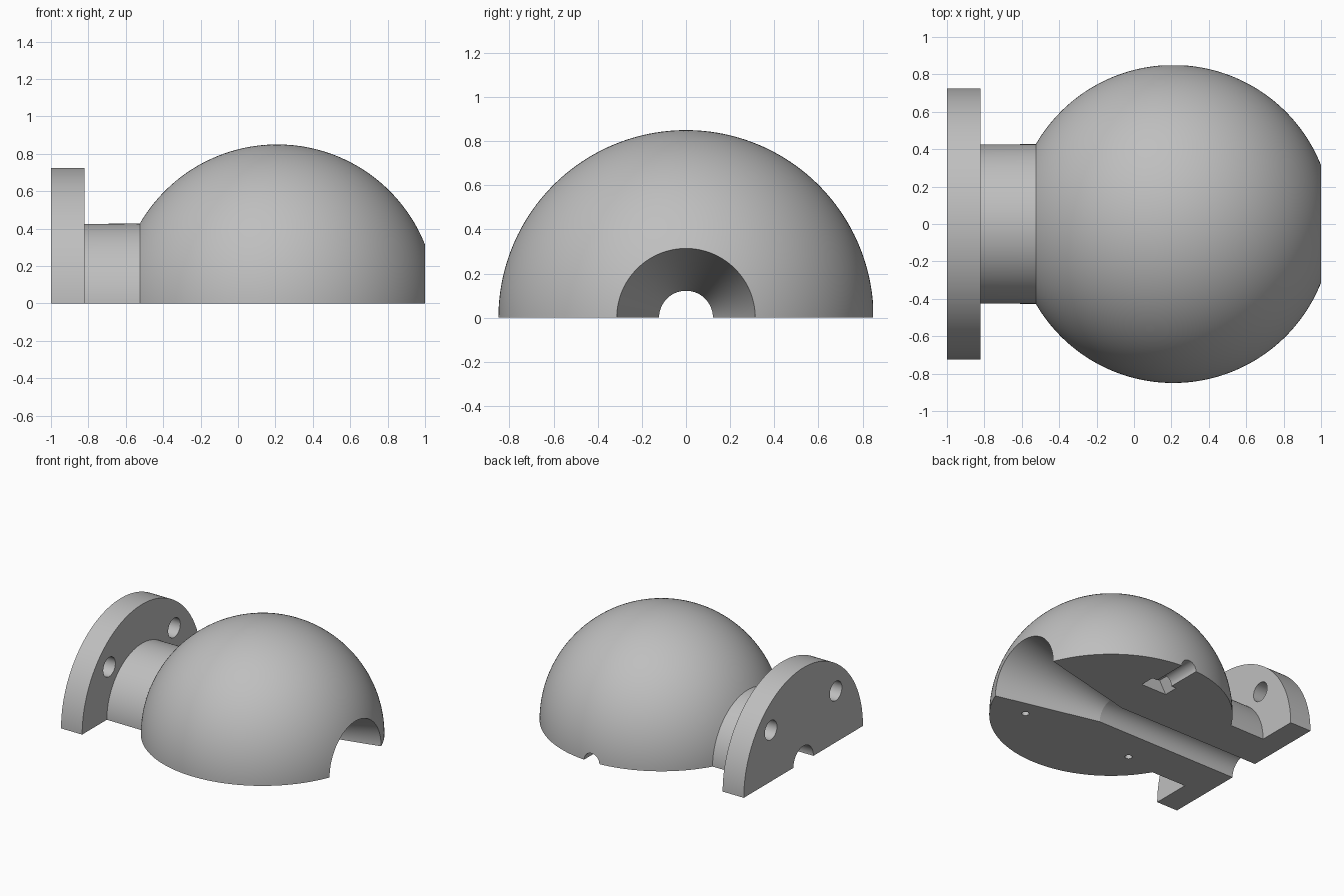
import bpy, bmesh, math
from mathutils import Matrix, Vector

if "Cube" in bpy.data.objects:
    bpy.data.objects.remove(bpy.data.objects["Cube"], do_unlink=True)

grey = bpy.data.materials.new("plain grey")
grey.use_nodes = True
colour = (0.52, 0.52, 0.52, 1)
grey.diffuse_color = colour
grey.node_tree.nodes["Principled BSDF"].inputs["Base Color"].default_value = colour

BALL_X, BALL_R = 0.21, 0.85      # ball centre along x, and radius
BORE_R = 0.122
STEPS = 96


def add_object(name, bm):
    bmesh.ops.recalc_face_normals(bm, faces=bm.faces)
    mesh = bpy.data.meshes.new(name)
    bm.to_mesh(mesh)
    bm.free()
    obj = bpy.data.objects.new(name, mesh)
    obj.data.materials.append(grey)
    bpy.context.collection.objects.link(obj)
    return obj


def rod(name, start, end, radius, sides=64, roll=0):
    """Straight cylinder between two points."""
    start, end = Vector(start), Vector(end)
    axis = end - start
    turn = axis.to_track_quat('Z', 'Y').to_matrix().to_4x4()
    bm = bmesh.new()
    bmesh.ops.create_cone(
        bm, cap_ends=True, segments=sides, radius1=radius, radius2=radius,
        depth=axis.length,
        matrix=Matrix.Translation((start + end) / 2) @ turn @ Matrix.Rotation(roll, 4, 'Z'))
    return add_object(name, bm)


# Half-turned body: flange, neck, ball, flared mouth and bore in one profile
profile = [(-1, BORE_R), (-1, 0.725), (-0.82, 0.725), (-0.82, 0.425)]
a0 = math.acos((-0.525 - BALL_X) / BALL_R)
a1 = math.acos((1 - BALL_X) / BALL_R)
for i in range(65):
    a = a0 + (a1 - a0) * i / 64
    profile.append((BALL_X + BALL_R * math.cos(a), BALL_R * math.sin(a)))
profile.append((BALL_X, BORE_R))

bm = bmesh.new()
rings = []
for s in range(STEPS + 1):
    t = math.pi * s / STEPS
    rings.append([bm.verts.new((x, r * math.cos(t), r * math.sin(t))) for x, r in profile])
for near, far in zip(rings, rings[1:]):
    for i in range(len(profile)):
        j = (i + 1) % len(profile)
        bm.faces.new((near[i], near[j], far[j], far[i]))
bm.faces.new(rings[0])
bm.faces.new(rings[-1])
for v in bm.verts:
    if abs(v.co.z) < 1e-6:
        v.co.z = 0
body = add_object("half_ball_joint", bm)

# Cutters: flange bolt holes, dowel holes, nut pocket and screw channel
cutters = []
for side in (-1, 1):
    cutters.append(rod("bolt_hole", (-1.1, side * 0.395, 0.395), (-0.7, side * 0.395, 0.395), 0.074))
    x = BALL_X + side * 0.47
    cutters.append(rod("dowel_hole", (x, -0.37, -0.1), (x, -0.37, 0.12), 0.026, 32))
cutters.append(rod("nut_pocket", (BALL_X, 0.465, 0), (BALL_X, 0.58, 0), 0.108, 6, math.pi / 6))
cutters.append(rod("screw_channel", (BALL_X, 0.52, 0), (BALL_X, 1, 0), 0.065))

bpy.ops.object.select_all(action='DESELECT')
bpy.context.view_layer.objects.active = body
body.select_set(True)
for cutter in cutters:
    cutter.hide_render = True
    mod = body.modifiers.new(cutter.name, 'BOOLEAN')
    mod.operation = 'DIFFERENCE'
    mod.solver = 'EXACT'
    mod.object = cutter
    bpy.ops.object.modifier_apply(modifier=mod.name)
    bpy.data.objects.remove(cutter, do_unlink=True)

bpy.ops.object.shade_smooth_by_angle(angle=math.radians(12))
